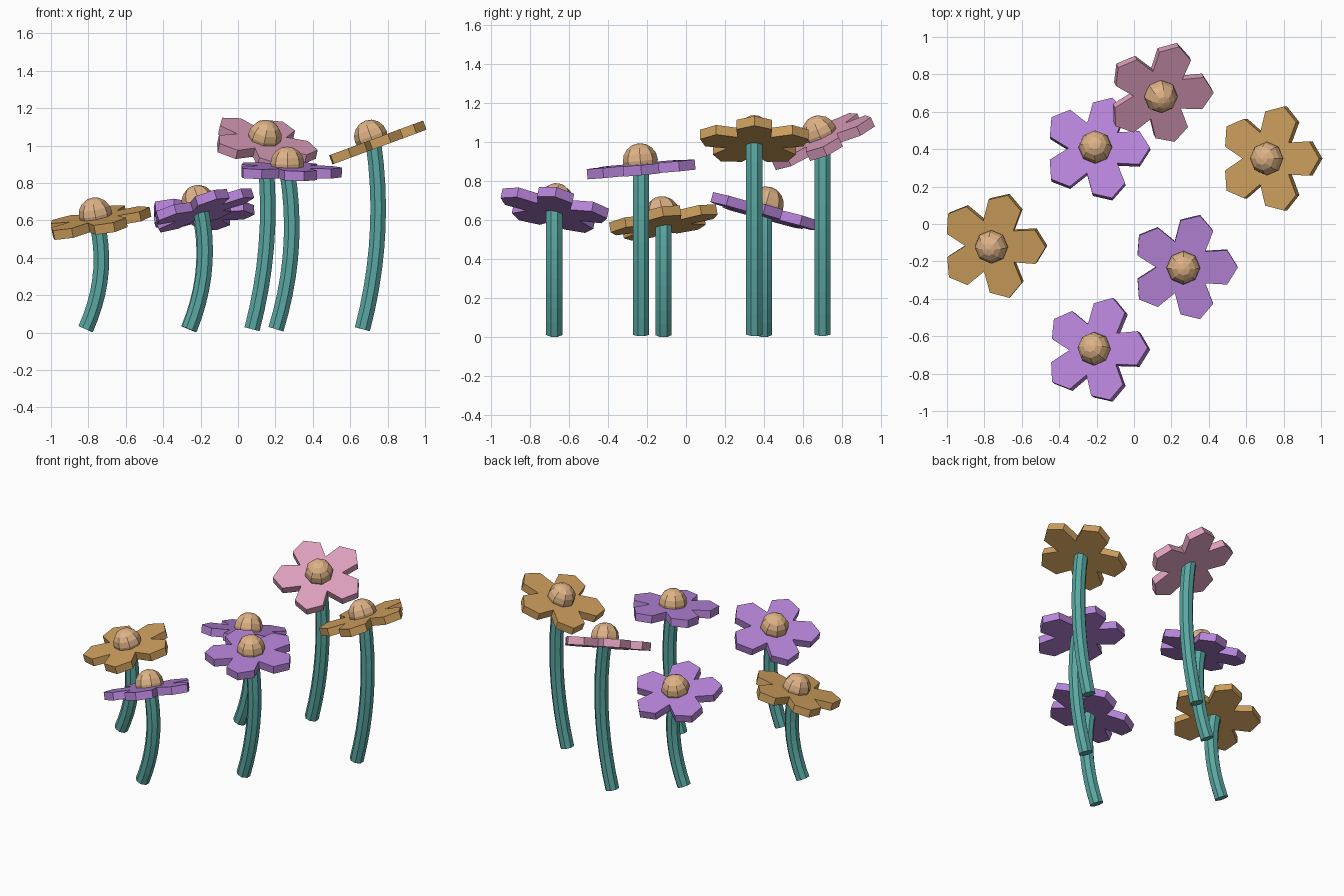
import bpy
import bmesh
from math import radians, cos, sin
from mathutils import Vector, Matrix

if "Cube" in bpy.data.objects:
    bpy.data.objects.remove(bpy.data.objects["Cube"])


def material(name, rgb):
    m = bpy.data.materials.new(name)
    m.use_nodes = True
    m.diffuse_color = (*rgb, 1)
    m.node_tree.nodes["Principled BSDF"].inputs["Base Color"].default_value = (*rgb, 1)
    return m


PURPLE = material("purple petals", (0.47, 0.23, 0.69))
GOLD = material("gold petals", (0.62, 0.35, 0.11))
PINK = material("pink petals", (0.73, 0.35, 0.51))
TAN = material("tan centre", (0.73, 0.45, 0.24))
TEAL = material("teal stem", (0.10, 0.39, 0.36))

THICK = 0.052


def finish(bm, name, mat, matrix=None):
    bmesh.ops.recalc_face_normals(bm, faces=bm.faces)
    mesh = bpy.data.meshes.new(name)
    bm.to_mesh(mesh)
    bm.free()
    mesh.materials.append(mat)
    ob = bpy.data.objects.new(name, mesh)
    if matrix:
        ob.matrix_world = matrix
    bpy.context.collection.objects.link(ob)


# Five pointed petals cut from one flat slab
def petals(name, mat, matrix):
    bm = bmesh.new()
    outline = []
    for i in range(5):
        turn = Matrix.Rotation(radians(72 * i), 3, 'Z')
        notch = Vector((0.145 * cos(radians(36)), 0.145 * sin(radians(36)), 0))
        for p in (Vector((0.235, -0.092, 0)), Vector((0.292, 0, 0)),
                  Vector((0.235, 0.092, 0)), notch):
            outline.append(bm.verts.new(turn @ p - Vector((0, 0, THICK / 2))))
    face = bm.faces.new(outline)
    grown = bmesh.ops.extrude_face_region(bm, geom=[face])["geom"]
    top = [g for g in grown if isinstance(g, bmesh.types.BMVert)]
    bmesh.ops.translate(bm, verts=top, vec=(0, 0, THICK))
    finish(bm, name, mat, matrix)


# Low-poly ball sitting in the slab, trimmed where it is buried
def centre(name, matrix):
    bm = bmesh.new()
    bmesh.ops.create_uvsphere(bm, u_segments=8, v_segments=8, radius=0.09)
    buried = [v for v in bm.verts if v.co.z < -0.07]
    bmesh.ops.delete(bm, geom=buried, context='VERTS')
    finish(bm, name, TAN, matrix @ Matrix.Translation((0, 0, 0.043)))


# Eight-sided bowed tube from the ground to the flower
def stem(name, x, y, top, sides=8, steps=9, radius=0.045):
    bm = bmesh.new()
    base = 0.018
    height = top - base
    rings = []
    for s in range(steps + 1):
        t = s / steps
        mid = Vector((x - 0.06 + 0.26 * t - 0.2 * t * t, y, base + height * t))
        along = Vector((0.26 - 0.4 * t, 0, height)).normalized()
        across = Vector((0, 1, 0)).cross(along)
        ring = []
        for k in range(sides):
            a = radians(360 * (k + 0.5) / sides)
            ring.append(bm.verts.new(mid + radius * (cos(a) * across + sin(a) * Vector((0, 1, 0)))))
        rings.append(ring)
    for low, high in zip(rings, rings[1:]):
        for k in range(sides):
            n = (k + 1) % sides
            bm.faces.new((low[k], low[n], high[n], high[k]))
    bm.faces.new(rings[0])
    bm.faces.new(rings[-1])
    finish(bm, name, TEAL)


# Name, petal colour, position, slope along x and y
flowers = [
    ("left_gold", GOLD, (-0.755, -0.115, 0.592), 0.19, 0.17),
    ("front_purple", PURPLE, (-0.20, -0.675, 0.66), 0.31, -0.20),
    ("back_purple", PURPLE, (-0.205, 0.40, 0.642), 0.05, -0.27),
    ("middle_purple", PURPLE, (0.263, -0.23, 0.862), -0.02, 0.09),
    ("back_pink", PINK, (0.135, 0.70, 1.01), -0.22, 0.45),
    ("right_gold", GOLD, (0.725, 0.35, 1.008), 0.37, 0.0),
]

for name, mat, pos, sx, sy in flowers:
    normal = Vector((-sx, -sy, 1)).normalized()
    tilt = Vector((0, 0, 1)).rotation_difference(normal).to_matrix().to_4x4()
    place = Matrix.Translation(pos) @ tilt
    petals(name + "_petals", mat, place)
    centre(name + "_centre", place)
    stem(name + "_stem", pos[0], pos[1], pos[2])
